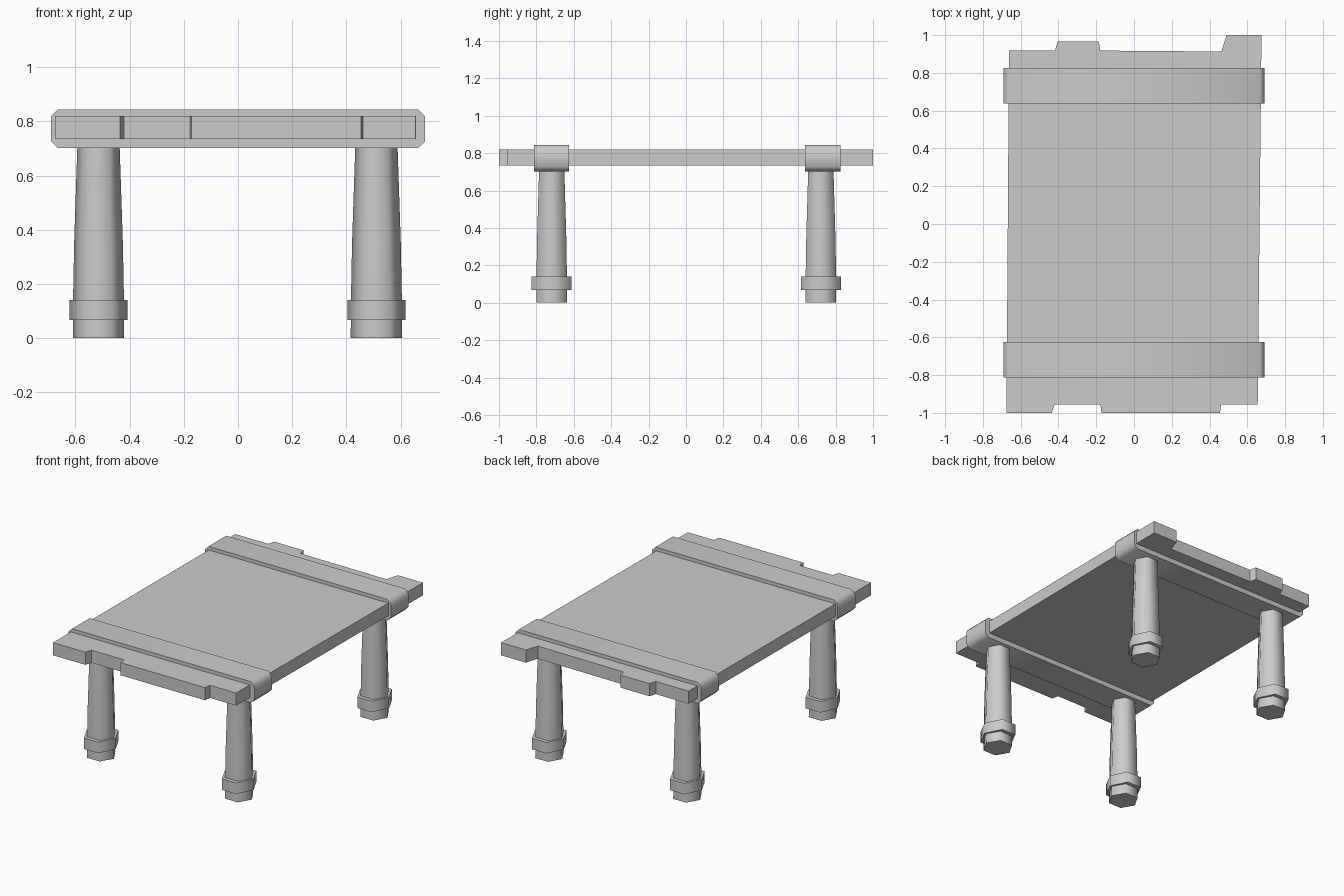
import bpy, math
from mathutils import Matrix

if "Cube" in bpy.data.objects:
    bpy.data.objects.remove(bpy.data.objects["Cube"])


def make(name, verts, faces, smooth=35):
    me = bpy.data.meshes.new(name)
    me.from_pydata(verts, [], faces)
    me.update()
    ob = bpy.data.objects.new(name, me)
    bpy.context.collection.objects.link(ob)
    bpy.ops.object.select_all(action='DESELECT')
    ob.select_set(True)
    bpy.context.view_layer.objects.active = ob
    bpy.ops.object.shade_smooth_by_angle(angle=math.radians(smooth))
    return ob


def loft(name, rings, smooth=35):
    """Skin equal-sized rings of points and cap both ends."""
    n = len(rings[0])
    verts = [p for r in rings for p in r]
    faces = [tuple(reversed(range(n))), tuple(range(len(verts) - n, len(verts)))]
    for k in range(len(rings) - 1):
        for i in range(n):
            j = (i + 1) % n
            faces.append((k*n + i, k*n + j, k*n + n + j, k*n + n + i))
    return make(name, verts, faces, smooth)


def hexagon(cx, cy, z, rx, ry):
    return [(cx + rx*math.cos(a), cy + ry*math.sin(a), z)
            for a in (i*math.pi/3 for i in range(6))]


# Tabletop slab with uneven plank ends
outline = [(-.675, -1), (-.435, -1), (-.42, -.955), (-.178, -.955), (-.172, -1),
           (.455, -1), (.462, -.955), (.655, -.955), (.675, 1), (.49, 1),
           (.463, .913), (-.178, .918), (-.187, .965), (-.405, .965),
           (-.418, .918), (-.662, .918)]
loft("tabletop", [[(x, y, z) for x, y in outline] for z in (.735, .82)])

# Chamfered straps around the slab
w, c, z0, z1 = .69, .025, .702, .844
section = [(-w + c, z0), (-w, z0 + c), (-w, z1 - c), (-w + c, z1),
           (w - c, z1), (w, z1 - c), (w, z0 + c), (w - c, z0)]
for label, y0, y1 in (("front", -.812, -.625), ("back", .637, .825)):
    loft(label + "_strap", [[(x, y, z) for x, z in reversed(section)] for y in (y1, y0)], 50)

# Tapered six-sided legs with foot bands
s = math.sqrt(3) / 2
for yl, y in (("front", -.718), ("back", .721)):
    for xl, x in (("left", -.515), ("right", .511)):
        loft(f"{yl}_{xl}_leg", [hexagon(x, y, z, r, r) for z, r in
             ((0, .095), (.14, .094), (.35, .09), (.74, .077))], 65)
        loft(f"{yl}_{xl}_foot_band", [hexagon(x, y, z, .107, .107 / s)
             for z in (.067, .141)], 65)
